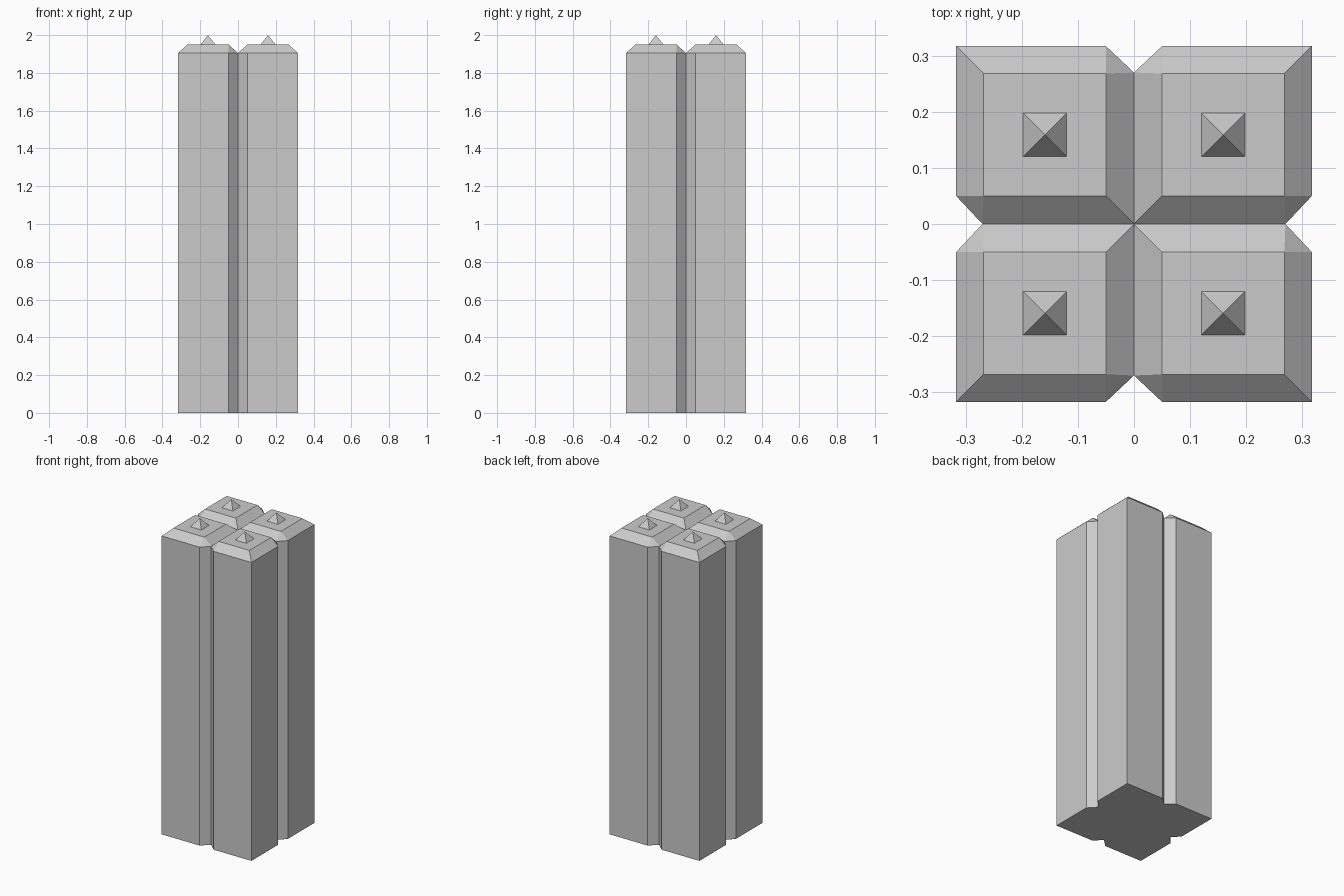
import bpy, bmesh

if "Cube" in bpy.data.objects:
    bpy.data.objects.remove(bpy.data.objects["Cube"])

H, TOP, APEX = 1.905, 1.95, 2.0
OUT, NOTCH, LIP = 0.317, 0.27, 0.05
IN = 0.268


def quarter_object(name, bm):
    """Turn one quarter into an object mirrored across x and y."""
    bmesh.ops.recalc_face_normals(bm, faces=bm.faces)
    mesh = bpy.data.meshes.new(name)
    bm.to_mesh(mesh)
    bm.free()
    ob = bpy.data.objects.new(name, mesh)
    bpy.context.collection.objects.link(ob)
    mod = ob.modifiers.new("Mirror", 'MIRROR')
    mod.use_axis = (True, True, False)
    mod.merge_threshold = 0.0005
    return ob


# Pillar quarter: footprint with chamfered notches, bevelled cap on top
outline = [(0, 0), (NOTCH, 0), (OUT, LIP), (OUT, OUT), (LIP, OUT), (0, NOTCH)]
cap = [(LIP, LIP), (IN, LIP), (IN, IN), (LIP, IN)]
bm = bmesh.new()
low = [bm.verts.new((x, y, 0)) for x, y in outline]
high = [bm.verts.new((x, y, H)) for x, y in outline]
a, b, c, d = [bm.verts.new((x, y, TOP)) for x, y in cap]
bm.faces.new(low[::-1])
for i in range(1, 5):  # outer walls only, the inner planes stay open
    bm.faces.new((low[i], low[i + 1], high[i + 1], high[i]))
h = high
for f in ((h[0], h[1], b, a), (h[1], h[2], b), (h[2], h[3], c, b),
          (h[3], h[4], d, c), (h[4], h[5], d), (h[5], h[0], a, d),
          (a, b, c, d)):
    bm.faces.new(f)
quarter_object("pillar", bm)

# Small pyramid stud on each cap
bm = bmesh.new()
mid, r = 0.159, 0.039
base = [bm.verts.new((mid + sx * r, mid + sy * r, TOP))
        for sx, sy in ((-1, -1), (1, -1), (1, 1), (-1, 1))]
tip = bm.verts.new((mid, mid, APEX))
bm.faces.new(base[::-1])
for i in range(4):
    bm.faces.new((base[i], base[(i + 1) % 4], tip))
quarter_object("cap_studs", bm)
